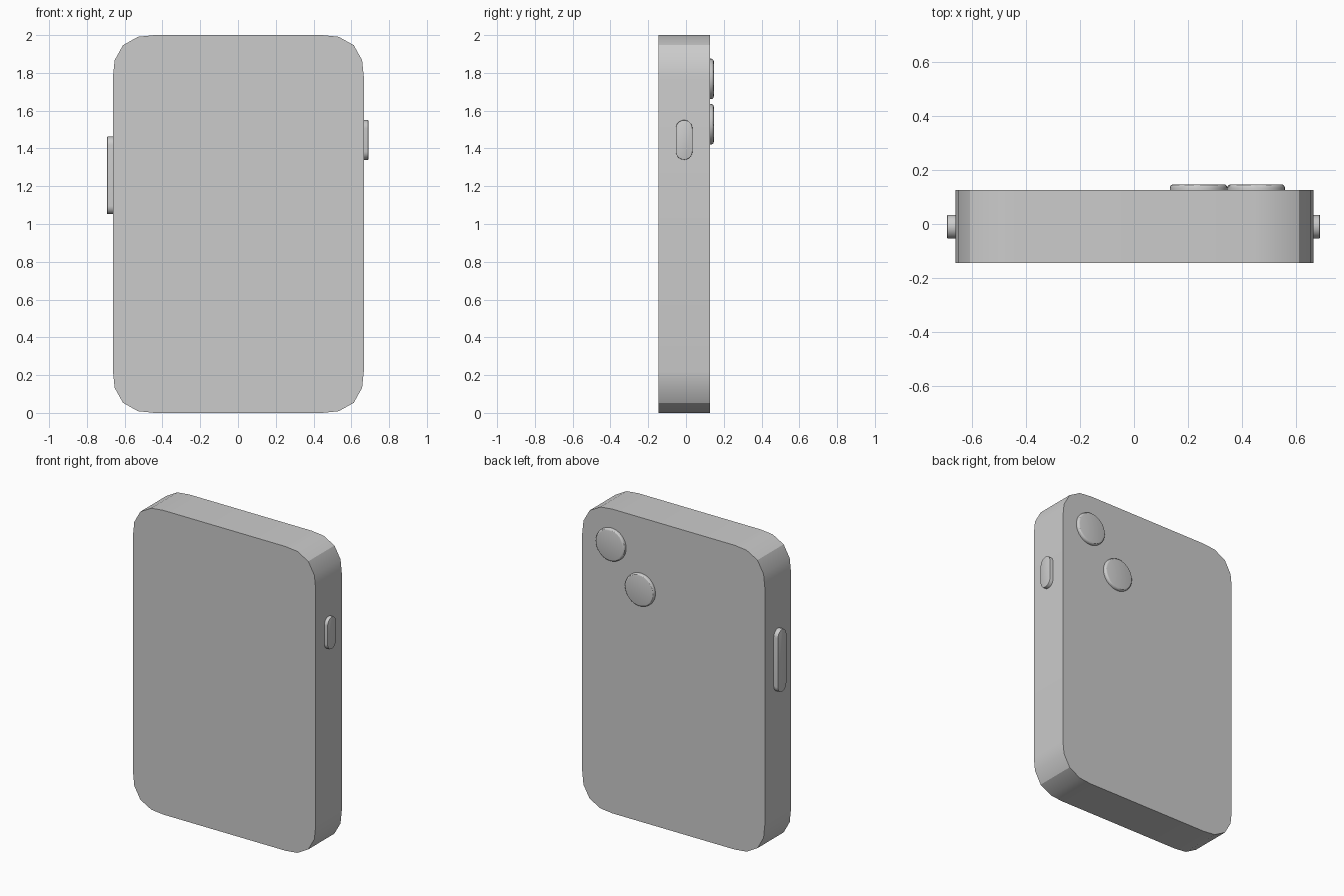
import bpy, bmesh, math
from mathutils import Vector

if "Cube" in bpy.data.objects:
    bpy.data.objects.remove(bpy.data.objects["Cube"])


def extrude_profile(name, points, offset, rim=0.0, segs=3, angle=30):
    """Prism from a closed 3D outline, optional rounded rim on the far end."""
    bm = bmesh.new()
    base = bm.faces.new([bm.verts.new(p) for p in points])
    out = bmesh.ops.extrude_face_region(bm, geom=[base], use_keep_orig=True)
    moved = [g for g in out["geom"] if isinstance(g, bmesh.types.BMVert)]
    bmesh.ops.translate(bm, verts=moved, vec=Vector(offset))
    if rim:
        top = set(moved)
        edges = [e for e in bm.edges if e.verts[0] in top and e.verts[1] in top]
        bmesh.ops.bevel(bm, geom=edges, offset=rim, segments=segs,
                        profile=0.5, affect='EDGES')
    bmesh.ops.recalc_face_normals(bm, faces=bm.faces)
    mesh = bpy.data.meshes.new(name)
    bm.to_mesh(mesh)
    bm.free()
    obj = bpy.data.objects.new(name, mesh)
    bpy.context.collection.objects.link(obj)
    bpy.ops.object.select_all(action='DESELECT')
    obj.select_set(True)
    bpy.context.view_layer.objects.active = obj
    bpy.ops.object.shade_smooth_by_angle(angle=math.radians(angle))
    return obj


def rounded_rect(w, h, r, segs, power=2.0):
    """Outline centred on the origin; power above 2 gives squarer corners."""
    pts = []
    for q in range(4):
        sx, sy = ((1, 1), (-1, 1), (-1, -1), (1, -1))[q]
        arc = []
        for i in range(segs + 1):
            a = math.pi / 2 * i / segs
            c, s = max(math.cos(a), 0), max(math.sin(a), 0)
            k = r / (c ** power + s ** power) ** (1 / power)
            arc.append((sx * (w / 2 - r + k * c), sy * (h / 2 - r + k * s)))
        pts += arc if q % 2 == 0 else arc[::-1]
    clean = []
    for p in pts:
        if not clean or math.dist(p, clean[-1]) > 1e-5:
            clean.append(p)
    if math.dist(clean[0], clean[-1]) < 1e-5:
        clean.pop()
    return clean


# Body slab with soft square corners
FRONT, BACK = -0.145, 0.127
outline = rounded_rect(1.328, 2.0, 0.22, 4, 2.5)
extrude_profile("body", [(x + 0.002, FRONT, z + 1.0) for x, z in outline],
                (0, BACK - FRONT, 0))

# Two round lenses on the back
for name, x, z in (("upper_lens", 0.453, 1.768), ("lower_lens", 0.24, 1.528)):
    ring = [(x + 0.107 * math.cos(math.tau * i / 32), BACK - 0.02,
             z + 0.107 * math.sin(math.tau * i / 32)) for i in range(32)]
    extrude_profile(name, ring, (0, 0.04, 0), rim=0.013)

# Pill-shaped side buttons
for name, x0, dx, z, length in (("right_button", 0.64, 0.05, 1.445, 0.21),
                                ("left_button", -0.64, -0.053, 1.257, 0.41)):
    pill = rounded_rect(0.088, length, 0.044, 8)
    extrude_profile(name, [(x0, y - 0.01, v + z) for y, v in pill],
                    (dx, 0, 0), rim=0.003, segs=2)
